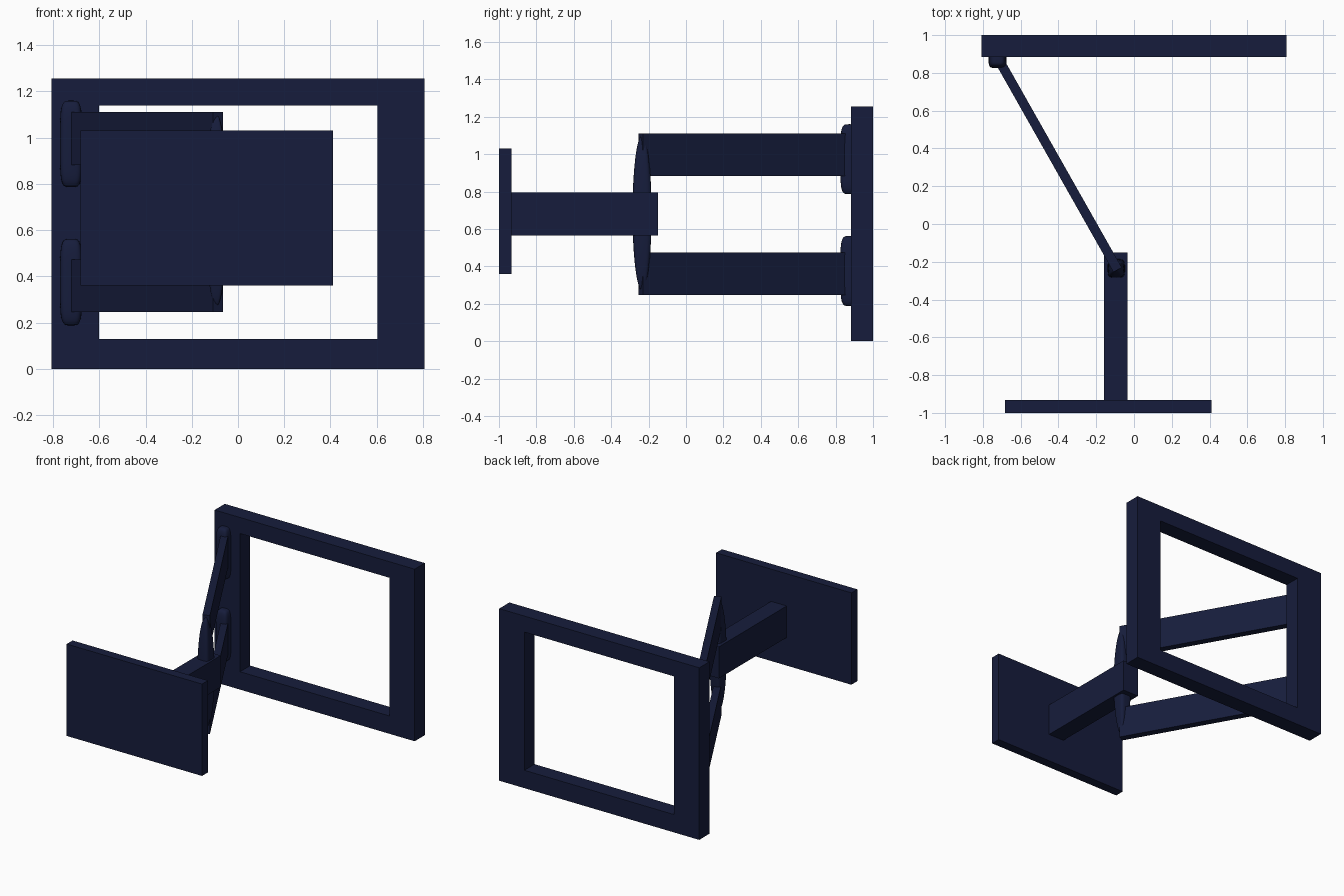
import bpy, bmesh
from math import radians, sin, cos, copysign
from mathutils import Matrix, Vector

if "Cube" in bpy.data.objects:
    bpy.data.objects.remove(bpy.data.objects["Cube"])

navy = bpy.data.materials.new("navy_paint")
navy.diffuse_color = (0.008, 0.012, 0.045, 1)
navy.use_nodes = True
navy.node_tree.nodes["Principled BSDF"].inputs["Base Color"].default_value = navy.diffuse_color


def finish(bm, name):
    bmesh.ops.recalc_face_normals(bm, faces=bm.faces[:])
    mesh = bpy.data.meshes.new(name)
    bm.to_mesh(mesh)
    bm.free()
    mesh.materials.append(navy)
    obj = bpy.data.objects.new(name, mesh)
    bpy.context.collection.objects.link(obj)
    return obj


def box(name, center, size, turn=0):
    bm = bmesh.new()
    bmesh.ops.create_cube(bm, size=1, matrix=Matrix.Diagonal((*size, 1)))
    obj = finish(bm, name)
    obj.location = center
    obj.rotation_euler.z = radians(turn)
    return obj


def power(v, e):
    return copysign(abs(v) ** e, v)


def rounded_pivot(name, center, half, e_profile, e_plan, rings=24, sides=40):
    """Superellipsoid: rounded-square plan with a rounded vertical profile."""
    bm = bmesh.new()

    def ring(i):
        a = radians(-90 + 180 * i / rings)
        r, z = power(cos(a), e_profile), power(sin(a), e_profile)
        angles = [radians(360 * k / sides) for k in range(sides)]
        return [bm.verts.new((half[0] * r * power(cos(t), e_plan),
                              half[1] * r * power(sin(t), e_plan),
                              half[2] * z)) for t in angles]

    loops = [ring(i) for i in range(1, rings)]
    for a, b in zip(loops, loops[1:]):
        for k in range(sides):
            n = (k + 1) % sides
            bm.faces.new((a[k], a[n], b[n], b[k]))
    for loop, z in ((loops[0], -half[2]), (loops[-1], half[2])):
        tip = bm.verts.new((0, 0, z))
        for k in range(sides):
            bm.faces.new((loop[k], loop[(k + 1) % sides], tip))
    for f in bm.faces:
        f.smooth = True
    obj = finish(bm, name)
    obj.location = center
    return obj


# Rear open frame
bm = bmesh.new()
outer = [(-.807, 0), (.807, 0), (.807, 1.255), (-.807, 1.255)]
inner = [(-.602, .13), (.604, .13), (.604, 1.138), (-.602, 1.138)]
o = [bm.verts.new((x, .883, z)) for x, z in outer]
i = [bm.verts.new((x, .883, z)) for x, z in inner]
faces = [bm.faces.new((o[k], o[(k + 1) % 4], i[(k + 1) % 4], i[k])) for k in range(4)]
ext = bmesh.ops.extrude_face_region(bm, geom=faces, use_keep_orig=True)
bmesh.ops.translate(bm, vec=Vector((0, .117, 0)),
                    verts=[g for g in ext["geom"] if isinstance(g, bmesh.types.BMVert)])
finish(bm, "rear_frame")

# Front plate and the straight beam behind it
box("front_plate", (-.136, -.966, .695), (1.092, .068, .67))
box("front_beam", (-.097, -.545, .68), (.126, .79, .23))

# Two slanted swing arms, each with its own pivot on the frame
for label, z_arm, z_pivot in (("lower", .36, .375), ("upper", .996, .973)):
    box(label + "_swing_arm", (-.3965, .305, z_arm), (.05, 1.258, .228), 29.5)
    rounded_pivot(label + "_frame_pivot", (-.722, .875, z_pivot), (.048, .05, .187), .45, .5)

# Tall spindle joining both arms to the beam
rounded_pivot("center_spindle", (-.094, -.235, .685), (.047, .051, .415), 1, .5)
